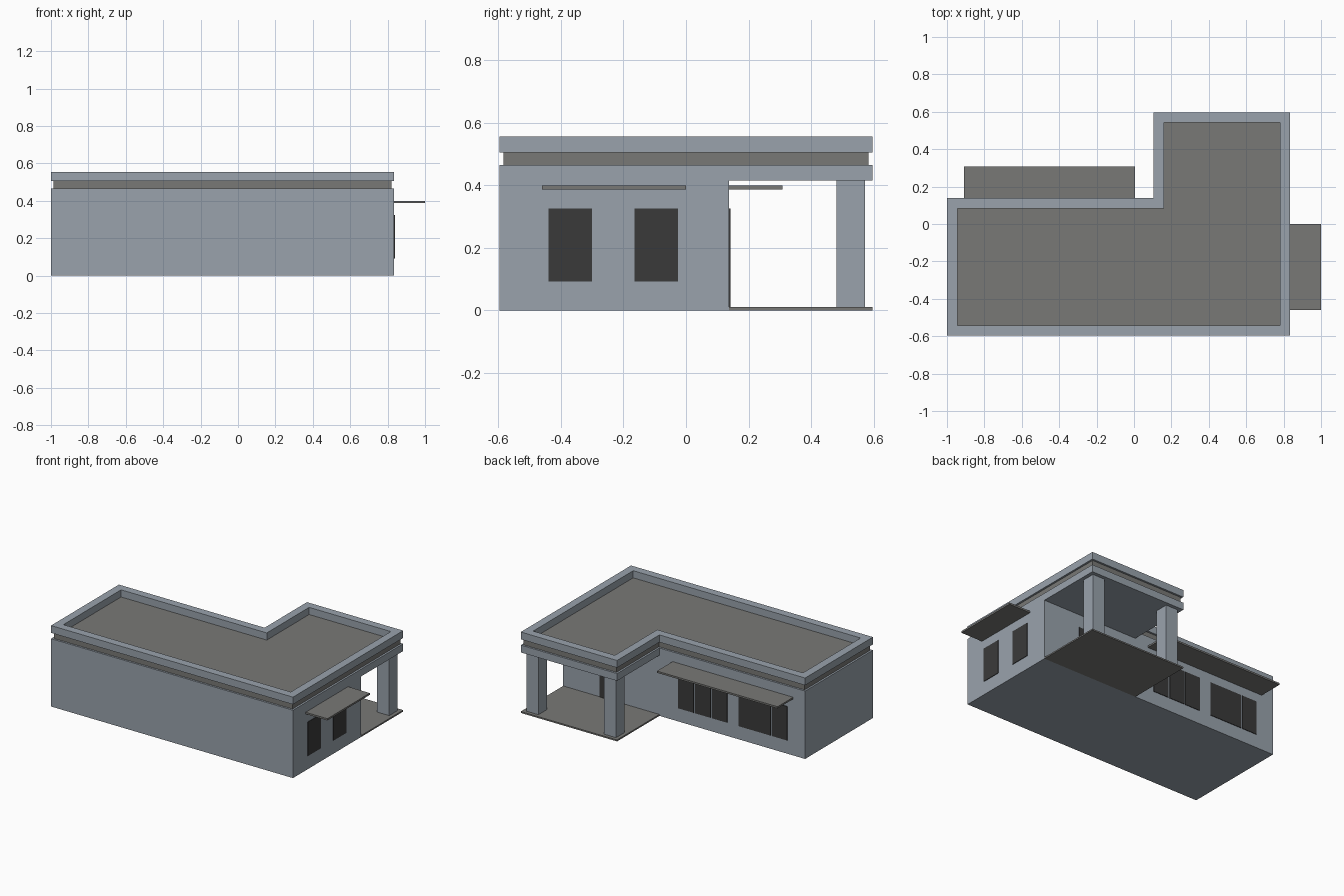
import bpy, bmesh

if "Cube" in bpy.data.objects:
    bpy.data.objects.remove(bpy.data.objects["Cube"])


def material(name, rgb):
    m = bpy.data.materials.new(name)
    m.diffuse_color = (*rgb, 1)
    m.use_nodes = True
    m.node_tree.nodes["Principled BSDF"].inputs["Base Color"].default_value = m.diffuse_color
    return m


WALL = material("blue_grey_wall", (0.32, 0.365, 0.415))
SLAB = material("warm_grey_slab", (0.19, 0.19, 0.182))
GLASS = material("dark_glass", (0.042, 0.042, 0.042))

X0, X1, XN = -1.0, 0.835, 0.105      # left, right, notch
Y0, Y1, YN = -0.597, 0.597, 0.138    # front, back, notch


def finish(name, bm, mat):
    bmesh.ops.recalc_face_normals(bm, faces=bm.faces)
    me = bpy.data.meshes.new(name)
    bm.to_mesh(me)
    bm.free()
    me.materials.append(mat)
    ob = bpy.data.objects.new(name, me)
    bpy.context.collection.objects.link(ob)
    return ob


def outline(d):
    # L-shaped plan moved inwards by d
    return [(X0 + d, Y0 + d), (X1 - d, Y0 + d), (X1 - d, Y1 - d),
            (XN + d, Y1 - d), (XN + d, YN - d), (X0 + d, YN - d)]


def prism(name, pts, z0, z1, mat):
    bm = bmesh.new()
    lo = [bm.verts.new((x, y, z0)) for x, y in pts]
    hi = [bm.verts.new((x, y, z1)) for x, y in pts]
    bm.faces.new(lo[::-1])
    bm.faces.new(hi)
    n = len(pts)
    for i in range(n):
        j = (i + 1) % n
        bm.faces.new((lo[i], lo[j], hi[j], hi[i]))
    return finish(name, bm, mat)


def box(name, x, y, z, mat):
    pts = [(x[0], y[0]), (x[1], y[0]), (x[1], y[1]), (x[0], y[1])]
    return prism(name, pts, z[0], z[1], mat)


def ring(name, d, z0, z1, mat):
    # hollow L-shaped frame of thickness d
    bm = bmesh.new()
    loops = [[bm.verts.new((x, y, z)) for x, y in outline(o)]
             for o, z in ((0, z0), (0, z1), (d, z1), (d, z0))]
    for k in range(4):
        a, b = loops[k], loops[(k + 1) % 4]
        for i in range(6):
            j = (i + 1) % 6
            bm.faces.new((a[i], a[j], b[j], b[i]))
    return finish(name, bm, mat)


# Main body, porch ceiling, recessed roof slab and parapet
box("main_walls", (X0, X1), (Y0, YN), (0, 0.465), WALL)
box("porch_ceiling", (XN, X1), (YN, Y1), (0.415, 0.465), WALL)
prism("roof_slab", outline(0.013), 0.465, 0.506, SLAB)
ring("roof_parapet", 0.055, 0.505, 0.555, WALL)

# Porch floor and columns
box("porch_floor", (XN, X1), (YN, Y1), (0, 0.01), SLAB)
for side, x in (("left", XN + 0.025), ("right", X1 - 0.117)):
    box("porch_column_" + side, (x, x + 0.092), (0.481, 0.573), (0.01, 0.415), WALL)

# Canopies over the windows
box("back_canopy", (-0.91, 0.005), (YN, 0.308), (0.387, 0.399), SLAB)
box("side_canopy", (X1, 1.0), (-0.46, 0.0), (0.387, 0.399), SLAB)

# Windows and door as thin plates
WZ = (0.092, 0.325)
for i, y in enumerate((-0.44, -0.165)):
    box(f"side_window_{i + 1}", (X1, X1 + 0.004), (y, y + 0.14), WZ, GLASS)
panes = [(-0.158, -0.04), (-0.285, -0.168), (-0.41, -0.295),
         (-0.741, -0.497), (-0.865, -0.751)]
for i, x in enumerate(panes):
    box(f"back_window_pane_{i + 1}", x, (YN, YN + 0.004), WZ, GLASS)
box("porch_door", (0.382, 0.558), (YN, YN + 0.004), (0.01, 0.325), GLASS)
